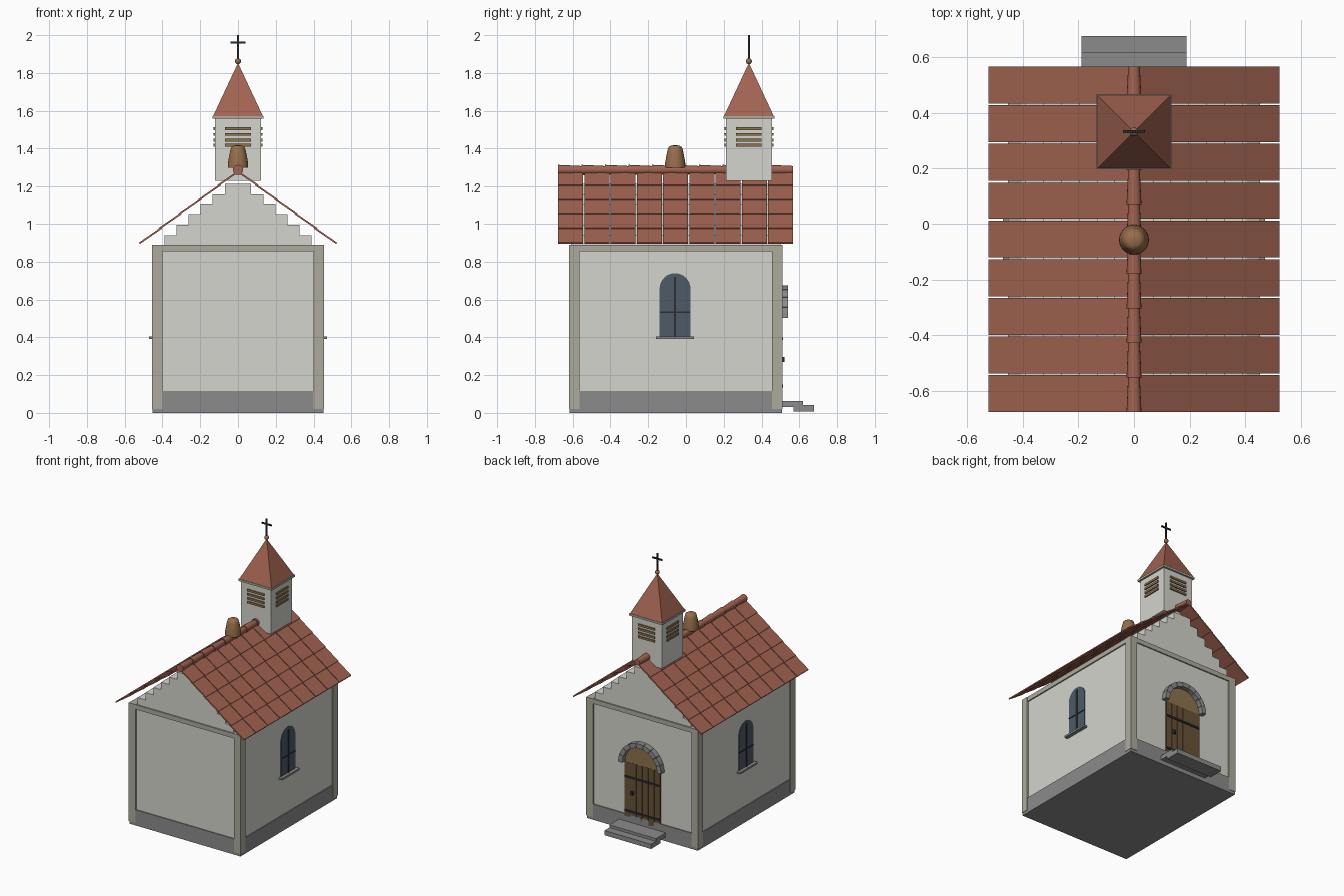
import bpy, bmesh, math
from mathutils import Matrix, Vector

if "Cube" in bpy.data.objects:
    bpy.data.objects.remove(bpy.data.objects["Cube"])


def mat(name, r, g, b):
    m = bpy.data.materials.new(name)
    m.diffuse_color = (r, g, b, 1)
    m.use_nodes = True
    m.node_tree.nodes["Principled BSDF"].inputs["Base Color"].default_value = m.diffuse_color
    return m


PLASTER = mat("plaster", 0.66, 0.66, 0.61)
TRIM = mat("trim", 0.42, 0.41, 0.335)
STONE = mat("grey_stone", 0.26, 0.26, 0.26)
TILE = mat("roof_tile", 0.36, 0.125, 0.082)
BRONZE = mat("bronze", 0.31, 0.155, 0.07)
WOOD = mat("door_wood", 0.14, 0.085, 0.038)
LIGHT_WOOD = mat("light_wood", 0.27, 0.17, 0.075)
GLASS = mat("window_glass", 0.075, 0.105, 0.135)
IRON = mat("iron", 0.025, 0.028, 0.033)


def finish(name, bm, material, smooth=False):
    bmesh.ops.recalc_face_normals(bm, faces=bm.faces[:])
    me = bpy.data.meshes.new(name)
    bm.to_mesh(me)
    bm.free()
    me.materials.append(material)
    ob = bpy.data.objects.new(name, me)
    bpy.context.collection.objects.link(ob)
    if smooth:
        bpy.context.view_layer.objects.active = ob
        ob.select_set(True)
        bpy.ops.object.shade_smooth_by_angle(angle=math.radians(40))
        ob.select_set(False)
    return ob


def add_box(bm, x0, x1, y0, y1, z0, z1):
    m = Matrix.Translation(((x0 + x1) / 2, (y0 + y1) / 2, (z0 + z1) / 2))
    m = m @ Matrix.Diagonal((abs(x1 - x0), abs(y1 - y0), abs(z1 - z0), 1))
    bmesh.ops.create_cube(bm, size=1, matrix=m)


def box(name, material, *dims):
    bm = bmesh.new()
    add_box(bm, *dims)
    return finish(name, bm, material)


def add_prism(bm, pts, d0, d1, matrix=Matrix()):
    """Extrude an (x, z) outline along y from d0 to d1."""
    a = [bm.verts.new(matrix @ Vector((u, d0, z))) for u, z in pts]
    b = [bm.verts.new(matrix @ Vector((u, d1, z))) for u, z in pts]
    bm.faces.new(a)
    bm.faces.new(b[::-1])
    n = len(pts)
    for i in range(n):
        bm.faces.new((a[i], b[i], b[(i + 1) % n], a[(i + 1) % n]))


def arc(r, z, a0, a1, n):
    return [(r * math.cos(a0 + (a1 - a0) * i / n), z + r * math.sin(a0 + (a1 - a0) * i / n))
            for i in range(n + 1)]


def lathe(name, material, profile, loc, n=24):
    bm = bmesh.new()
    vs = [bm.verts.new((r, 0, z)) for r, z in profile]
    es = [bm.edges.new(p) for p in zip(vs, vs[1:])]
    bmesh.ops.spin(bm, geom=vs + es, cent=(0, 0, 0), axis=(0, 0, 1), angle=math.tau, steps=n)
    bmesh.ops.remove_doubles(bm, verts=bm.verts[:], dist=1e-5)
    bmesh.ops.translate(bm, verts=bm.verts[:], vec=loc)
    return finish(name, bm, material, True)


YF, YB, XW = -0.62, 0.51, 0.455    # outer faces of the hall

# Hall walls, plinth, corner posts and top band
box("walls", PLASTER, -XW + .01, XW - .01, YF + .01, YB - .01, 0.05, 0.885)
box("plinth", STONE, -XW + .003, XW - .003, YF + .003, YB - .003, 0, 0.115)
bm = bmesh.new()
for sx in (-1, 1):
    for y0, y1 in ((YF, YF + .055), (YB - .055, YB)):
        add_box(bm, sx * (XW - .055), sx * XW, y0, y1, 0.02, 0.89)
finish("corner_posts", bm, TRIM)
bm = bmesh.new()
for y0, y1 in ((YF + .001, YF + .05), (YB - .05, YB - .001)):
    add_box(bm, -XW + .05, XW - .05, y0, y1, 0.855, 0.889)
for sx in (-1, 1):
    add_box(bm, sx * (XW - .05), sx * (XW - .001), YF + .05, YB - .05, 0.855, 0.889)
finish("top_band", bm, TRIM)

# Stepped gable, as a single outline
half = []
for i in range(6):
    w = 0.39 - i * 0.064
    half += [(w, 0.88 if i == 0 else 0.885 + i * 0.055), (w, 0.885 + (i + 1) * 0.055)]
bm = bmesh.new()
add_prism(bm, half + [(-x, z) for x, z in half[::-1]], YF + .01, YB - .01)
finish("stepped_gable", bm, PLASTER)

# Roof tiles: nine columns and five overlapping rows on each slope
COLS, ROWS, Y0, Y1 = 9, 5, -0.677, 0.567
pitch, run = (Y1 - Y0 + .006) / COLS, 0.52 / ROWS
bm = bmesh.new()
for s in (-1, 1):
    for c in range(COLS):
        y = Y0 + c * pitch
        for r in range(ROWS):
            xa, xb = max(0.002, r * run - 0.015), (r + 1) * run
            za, zb = 1.272 - 0.74 * xa, 1.278 - 0.74 * xb
            pts = [(xa, za), (xb, zb), (xb + .004, zb + .008), (xa + .004, za + .008)]
            add_prism(bm, [(s * x, z) for x, z in pts], y, y + pitch - .006)
finish("roof_tiles", bm, TILE)

# Ridge tiles: tapered and overlapping
bm = bmesh.new()
N = 10
step = (Y1 - Y0) / N
for i in range(N):
    m = Matrix.Translation((0, Y0 + (i + .5) * step, 1.287)) @ Matrix.Rotation(math.pi / 2, 4, 'X')
    bmesh.ops.create_cone(bm, cap_ends=True, segments=16, radius1=0.021, radius2=0.027,
                          depth=step, matrix=m)
finish("ridge_tiles", bm, TILE, True)

# Bell-shaped pot on the ridge
lathe("ridge_pot", BRONZE, [(0, 1.3), (.054, 1.3), (.053, 1.325), (.047, 1.36), (.041, 1.39),
                            (.035, 1.408), (.022, 1.416), (0, 1.418)], (0, -0.057, 0))

# Bell tower
TY = 0.333
box("tower", PLASTER, -.122, .122, TY - .122, TY + .122, 1.23, 1.56)
box("tower_cornice", TRIM, -.135, .135, TY - .135, TY + .135, 1.558, 1.573)
bm = bmesh.new()
bmesh.ops.create_cone(bm, cap_ends=True, segments=4, radius1=0.131 * math.sqrt(2), radius2=0,
                      depth=0.28, matrix=Matrix.Translation((0, TY, 1.713))
                      @ Matrix.Rotation(math.pi / 4, 4, 'Z'))
finish("spire", bm, TILE)
bm = bmesh.new()
for k in range(4):
    m = Matrix.Translation((0, TY, 0)) @ Matrix.Rotation(k * math.pi / 2, 4, 'Z')
    for z in (1.41, 1.438, 1.468, 1.498):
        # slats leaning outward at the bottom
        add_prism(bm, [(-.068, z), (.068, z), (.068, z + .015), (-.068, z + .015)], .115, .13, m)
finish("louvre_slats", bm, LIGHT_WOOD)

# Finial and cross
lathe("finial", BRONZE, [(.016 * math.sin(math.pi * i / 8), 1.862 - .016 * math.cos(math.pi * i / 8))
                         for i in range(9)], (0, TY, 0), 16)
bm = bmesh.new()
add_box(bm, -.005, .005, TY - .005, TY + .005, 1.87, 2.0)
add_box(bm, -.04, .04, TY - .005, TY + .005, 1.956, 1.966)
finish("cross", bm, IRON)

# Arched side windows with bars and sills
glass, bars, sills = bmesh.new(), bmesh.new(), bmesh.new()
for s in (-1, 1):
    m = Matrix.Translation((0, -0.058, 0)) @ Matrix.Rotation(-s * math.pi / 2, 4, 'Z')
    add_prism(glass, [(-.082, .4), (.082, .4)] + arc(.082, .657, 0, math.pi, 16), .43, .450, m)
    for pts in ([(-.006, .4), (.006, .4), (.006, .72), (-.006, .72)],
                [(-.08, .53), (.08, .53), (.08, .538), (-.08, .538)]):
        add_prism(bars, pts, .44, .454, m)
    add_prism(sills, [(-.1, .39), (.1, .39), (.1, .404), (-.1, .404)], .44, .472, m)
finish("window_glass", glass, GLASS)
finish("window_bars", bars, IRON)
finish("window_sills", sills, STONE)

# Door on the back wall: planks, arched panel, straps and handle
bm = bmesh.new()
for i in range(6):
    x = -.145 + i * .29 / 6
    add_box(bm, x + .0015, x + .29 / 6 - .0015, .49, .507, .05, .5)
add_box(bm, -.145, .145, .49, .503, .05, .5)
finish("door_planks", bm, WOOD)
bm = bmesh.new()
add_prism(bm, arc(.145, .5, 0, math.pi, 16), .49, .506)
finish("door_arch_panel", bm, LIGHT_WOOD)
bm = bmesh.new()
for z in (.135, .385):
    add_box(bm, -.14, .14, .5, .514, z, z + .014)
add_box(bm, .07, .09, .5, .521, .27, .295)
finish("door_ironwork", bm, IRON)

# Stone arch of wedge blocks over the door
bm = bmesh.new()
for i in range(9):
    a0, a1 = math.pi * i / 9 + .008, math.pi * (i + 1) / 9 - .008
    add_prism(bm, arc(.142, .5, a0, a1, 2) + arc(.175, .5, a1, a0, 2), .49, .54)
finish("door_arch_stones", bm, STONE)

# Entrance steps
bm = bmesh.new()
add_box(bm, -.19, .19, .5, .62, .03, .062)
add_box(bm, -.19, .19, .57, .677, .008, .042)
finish("entrance_steps", bm, STONE)
